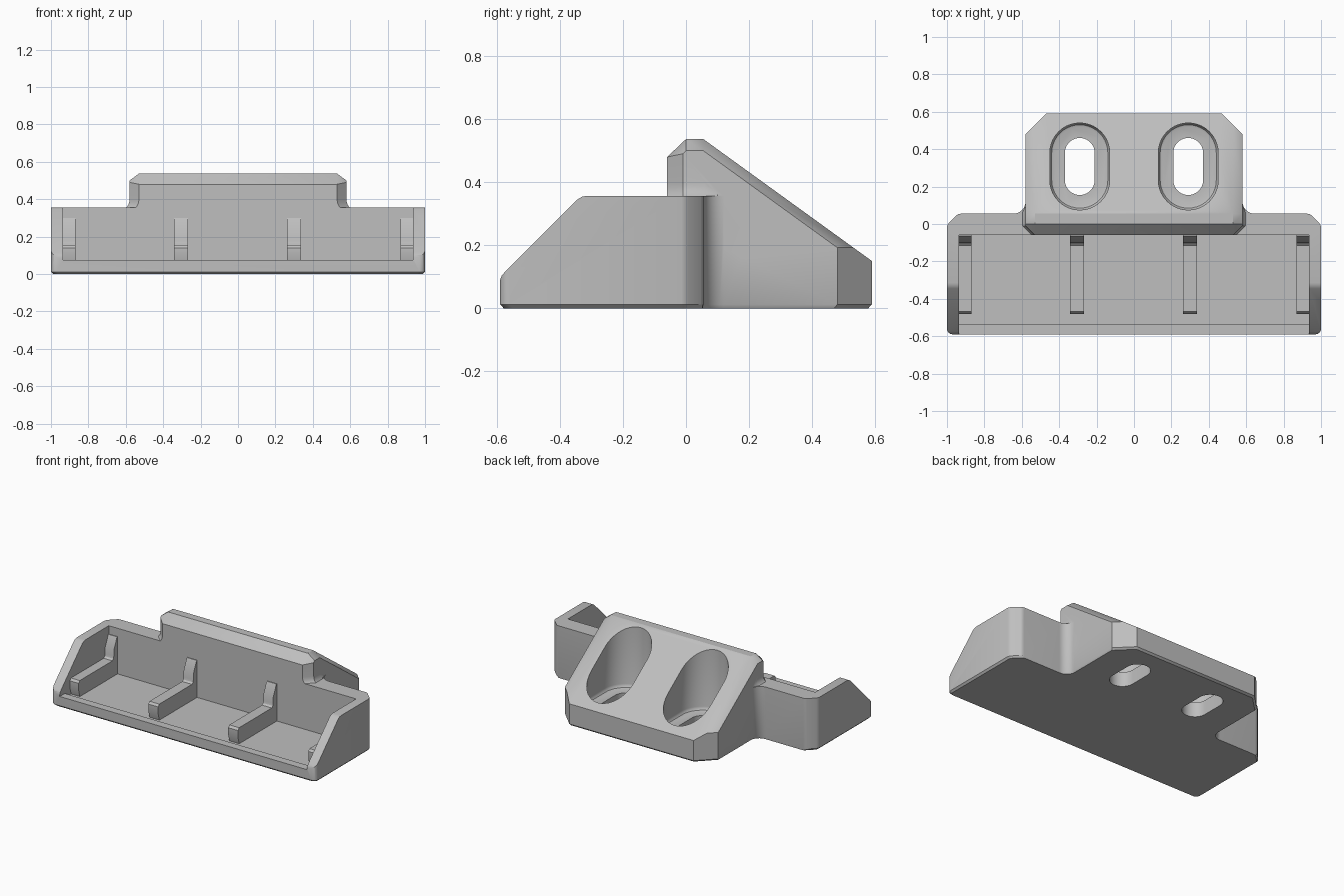
import bpy, bmesh, math
from mathutils import Vector

cube = bpy.data.objects.get("Cube")
if cube:
    bpy.data.objects.remove(cube, do_unlink=True)

grey = bpy.data.materials.new("plain_grey")
grey.use_nodes = True
colour = (0.52, 0.52, 0.52, 1)
grey.diffuse_color = colour
grey.node_tree.nodes["Principled BSDF"].inputs["Base Color"].default_value = colour


def loft(name, rings):
    """Skin equal-length rings of 3D points into a capped solid."""
    bm = bmesh.new()
    loops = [[bm.verts.new(p) for p in ring] for ring in rings]
    n = len(loops[0])
    for a, b in zip(loops, loops[1:]):
        for i in range(n):
            j = (i + 1) % n
            bm.faces.new((a[i], a[j], b[j], b[i]))
    bm.faces.new(loops[0])
    bm.faces.new(loops[-1])
    bmesh.ops.recalc_face_normals(bm, faces=bm.faces)
    mesh = bpy.data.meshes.new(name)
    bm.to_mesh(mesh)
    bm.free()
    mesh.materials.append(grey)
    obj = bpy.data.objects.new(name, mesh)
    bpy.context.collection.objects.link(obj)
    return obj


def side_prism(name, profile, x0, x1):
    return loft(name, [[(x, y, z) for y, z in profile] for x in (x0, x1)])


def plan_prism(name, outline, z0, z1):
    return loft(name, [[(x, y, z) for x, y in outline] for z in (z0, z1)])


def box(name, x, y0, y1, z0, z1):
    return plan_prism(name, [(-x, y0), (x, y0), (x, y1), (-x, y1)], z0, z1)


def mirrored(half):
    """Close a right-hand plan outline with its mirror image."""
    return half + [(-x, y) for x, y in reversed(half)]


def arc(cx, cy, r, start, end, steps=8):
    angles = [math.radians(start + (end - start) * i / steps) for i in range(steps + 1)]
    return [(cx + r * math.cos(a), cy + r * math.sin(a)) for a in angles]


def combine(obj, tool, operation):
    mod = obj.modifiers.new("combine", 'BOOLEAN')
    mod.operation = operation
    mod.solver = 'EXACT'
    mod.object = tool
    bpy.context.view_layer.objects.active = obj
    bpy.ops.object.modifier_apply(modifier=mod.name)
    bpy.data.objects.remove(tool, do_unlink=True)


WALL_TOP = 0.357
BACK = 0.055
INNER = -0.06

# Tray with sloping side walls and a sunken floor
tray_profile = [(-0.59, 0), (-0.59, 0.09), (-0.585, 0.103), (-0.575, 0.115),
                (-0.345, 0.345), (-0.33, 0.354), (-0.315, WALL_TOP),
                (0.12, WALL_TOP), (0.12, 0)]
body = side_prism("bracket_body", tray_profile, -1, 1)
combine(body, box("opening", 0.936, -0.7, INNER, 0.075, 1), 'DIFFERENCE')
combine(body, box("floor_recess", 0.936, -0.535, INNER, 0.045, 1), 'DIFFERENCE')

# Wedge block: full section in the middle, lowered at the sides for the chamfer
wedge_top = [(INNER, 0.48), (0, 0.537), (BACK, 0.537), (0.59, 0.15)]


def wedge_section(x, drop):
    points = [(INNER, 0.2)] + [(y, z - drop) for y, z in wedge_top]
    points += [(0.59, 0), (INNER, 0)]
    return [(x, y, z) for y, z in points]


block = loft("wedge", [wedge_section(-0.58, 0.037), wedge_section(-0.53, 0),
                       wedge_section(0.53, 0), wedge_section(0.58, 0.037)])
# Trim the wedge corners in plan
wedge_plan = mirrored([(0.53, INNER), (0.58, -0.01), (0.58, 0.48), (0.47, 0.59)])
combine(block, plan_prism("wedge_plan", wedge_plan, -0.1, 1), 'INTERSECT')
# Keep the wedge out of the tray cavity
combine(body, block, 'UNION')

# Curved foot where the wedge rises from the wall
foot_rings = []
for i in range(7):
    a = math.radians(15 * i)
    d = 0.04 * (1 - math.sin(a))
    z = WALL_TOP - 0.01 + 0.05 * (1 - math.cos(a))
    half = [(0.53 + d, INNER), (0.58 + d, -0.01), (0.58 + d, 0.06), (0.575, 0.11)]
    foot_rings.append([(x, y, z) for x, y in mirrored(half)])
combine(body, loft("wedge_foot", foot_rings), 'UNION')

# Trim everything to the plan outline, with a small chamfer at the base
half_plan = arc(0.97, -0.56, 0.03, -90, 0, 6)
half_plan += [(1, -0.015), (0.996, -0.003), (0.99, 0.006), (0.948, 0.047), (0.94, 0.053), (0.925, BACK)]
half_plan += arc(0.645, 0.12, 0.065, -90, -180)
half_plan += [(0.58, 0.48), (0.47, 0.59)]
outline = mirrored(half_plan)
base_ring = [(x * 0.988, y * 0.98, 0) for x, y in outline]
envelope = loft("envelope", [base_ring] + [[(x, y, z) for x, y in outline] for z in (0.012, 1)])
combine(body, envelope, 'INTERSECT')


# Recessed slots through the wedge
def slot_ring(cx, r, z):
    cy, straight = 0.3075, 0.0725
    points = arc(cx, cy + straight, r, 0, 180, 20) + arc(cx, cy - straight, r, 180, 360, 20)
    return [(x, y, z) for x, y in points]


for side in (-1, 1):
    cx = 0.29 * side
    pocket = [slot_ring(cx, 0.138, 0.1), slot_ring(cx, 0.150, 0.104),
              slot_ring(cx, 0.157, 0.113), slot_ring(cx, 0.16, 0.125), slot_ring(cx, 0.16, 0.8)]
    combine(body, loft("pocket", pocket), 'DIFFERENCE')
    through = [slot_ring(cx, 0.08, -0.1), slot_ring(cx, 0.08, 0.3)]
    combine(body, loft("through_slot", through), 'DIFFERENCE')

# L-shaped ribs across the tray floor
rib_profile = [(-0.465, 0.04), (-0.48, 0.09), (-0.48, 0.14), (-0.468, 0.155),
               (-0.115, 0.155), (-0.104, 0.165), (-0.1, 0.18), (-0.1, 0.22),
               (-0.065, 0.3), (-0.05, 0.3), (-0.05, 0.04)]
parts = [body]
spans = {"right_end_rib": (-0.945, -0.87), "right_rib": (-0.342, -0.268),
         "left_rib": (0.262, 0.336), "left_end_rib": (0.868, 0.945)}
for name, (x0, x1) in spans.items():
    parts.append(side_prism(name, rib_profile, x0, x1))

# Smooth the curves, keep the edges sharp
bpy.ops.object.select_all(action='DESELECT')
for part in parts:
    part.select_set(True)
bpy.context.view_layer.objects.active = body
bpy.ops.object.shade_smooth_by_angle(angle=math.radians(32))
